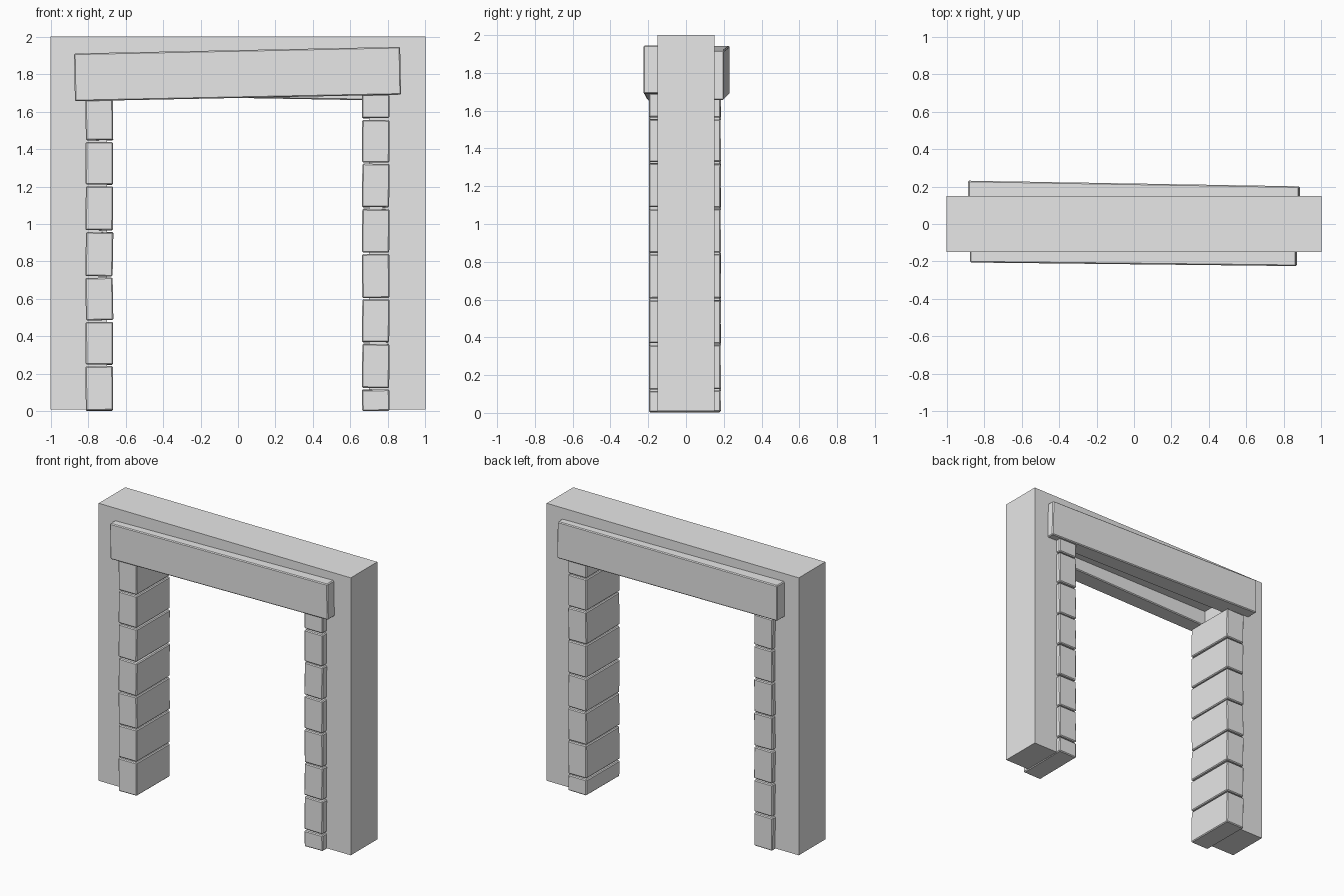
import bpy, bmesh, random
from mathutils import Matrix, Vector

random.seed(4)
old = bpy.data.objects.get("Cube")
if old:
    bpy.data.objects.remove(old, do_unlink=True)

stone = bpy.data.materials.new("plain grey")
stone.use_nodes = True
GREY = (0.8, 0.8, 0.8, 1)
stone.diffuse_color = GREY
stone.node_tree.nodes["Principled BSDF"].inputs["Base Color"].default_value = GREY


def finish(name, bm, bevel=0):
    bmesh.ops.recalc_face_normals(bm, faces=bm.faces)
    mesh = bpy.data.meshes.new(name)
    bm.to_mesh(mesh)
    bm.free()
    mesh.materials.append(stone)
    obj = bpy.data.objects.new(name, mesh)
    bpy.context.collection.objects.link(obj)
    if bevel:
        mod = obj.modifiers.new("worn edges", "BEVEL")
        mod.width = bevel
        mod.segments = 1
    return obj


def prism(name, outline, y_front, y_back, bevel=0):
    """Extrude an x-z outline in depth; y_front and y_back are functions of x."""
    bm = bmesh.new()
    front = [bm.verts.new((x, y_front(x), z)) for x, z in outline]
    back = [bm.verts.new((x, y_back(x), z)) for x, z in outline]
    bm.faces.new(front)
    bm.faces.new(back[::-1])
    for i in range(len(outline)):
        j = (i + 1) % len(outline)
        bm.faces.new((front[i], back[i], back[j], front[j]))
    return finish(name, bm, bevel)


def block(name, x0, x1, z0, z1):
    """Slightly crooked stone running through the whole wall depth."""
    bm = bmesh.new()
    bmesh.ops.create_cube(bm, size=1)
    size = Vector((x1 - x0, 0.38, z1 - z0))
    tilt = (Matrix.Rotation(random.uniform(-0.02, 0.02), 4, "Y")
            @ Matrix.Rotation(random.uniform(-0.008, 0.008), 4, "X"))
    centre = Vector(((x0 + x1) / 2, -0.006, (z0 + z1) / 2))
    bm.transform(Matrix.Translation(centre) @ tilt @ Matrix.Diagonal(size.to_4d()))
    finish(name, bm, 0.006)


# Wall with the doorway opening
prism("wall_frame",
      [(-1, 0.01), (-1, 2), (1, 2), (1, 0.01), (0.7, 0.01),
       (0.7, 1.77), (-0.7, 1.77), (-0.7, 0.01)],
      lambda x: -0.15, lambda x: 0.15)

# Stacked jamb stones, listed by their joints from floor to lintel
joints = {
    "right": (-0.813, -0.667, (0.0, 0.245, 0.482, 0.718, 0.962, 1.205, 1.442, 1.67)),
    "left": (0.662, 0.808, (0.0, 0.122, 0.365, 0.602, 0.845, 1.085, 1.325, 1.56, 1.695)),
}
for side, (x0, x1, levels) in joints.items():
    for n, (low, high) in enumerate(zip(levels, levels[1:]), 1):
        block(f"{side}_jamb_stone_{n}", x0, x1, low + 0.004, high - 0.005)

# Crooked lintel beams on both faces
prism("front_lintel",
      [(-0.87, 1.655), (-0.875, 1.91), (0.865, 1.945), (0.87, 1.69)],
      lambda x: -0.215 - 0.011 * x, lambda x: -0.09, 0.006)
prism("back_lintel",
      [(-0.885, 1.688), (-0.885, 1.943), (0.88, 1.92), (0.885, 1.657)],
      lambda x: 0.09, lambda x: 0.216 - 0.017 * x, 0.006)
